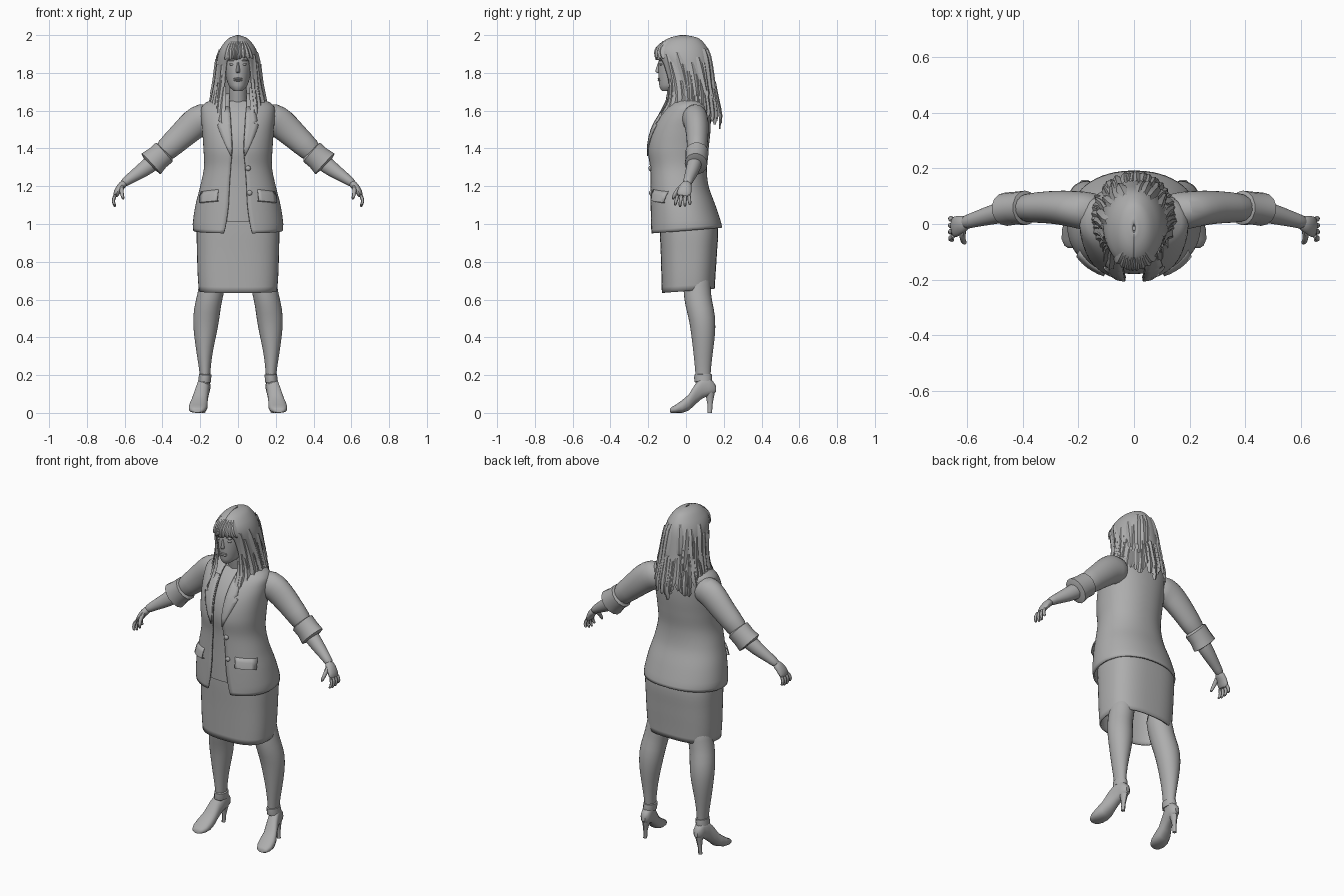
import bpy, bmesh, math, random
from mathutils import Vector

random.seed(4)
GREY = bpy.data.materials.new("plain grey")
GREY.diffuse_color = (0.42, 0.42, 0.42, 1)


def make(name, rows, closed=True, caps=False, thick=0, sub=0):
    """Skin a list of equally long point rows."""
    bm = bmesh.new()
    grid = [[bm.verts.new(p) for p in r] for r in rows]
    n = len(grid[0])
    for a, b in zip(grid, grid[1:]):
        for i in range(n if closed else n - 1):
            j = (i + 1) % n
            bm.faces.new((a[i], a[j], b[j], b[i]))
    if caps:
        bm.faces.new(grid[0])
        bm.faces.new(grid[-1])
    bmesh.ops.recalc_face_normals(bm, faces=bm.faces)
    me = bpy.data.meshes.new(name)
    bm.to_mesh(me)
    bm.free()
    me.materials.append(GREY)
    ob = bpy.data.objects.new(name, me)
    bpy.context.collection.objects.link(ob)
    if thick:
        m = ob.modifiers.new("thickness", 'SOLIDIFY')
        m.thickness, m.offset = thick, 0
    if sub:
        ob.modifiers.new("rounding", 'SUBSURF').levels = sub
        ob.modifiers["rounding"].render_levels = sub
    return ob


def at(keys, z):
    """Smoothly interpolate rows of (z, values...) at height z."""
    z = min(max(z, keys[0][0]), keys[-1][0])
    i = max(k for k in range(len(keys) - 1) if keys[k][0] <= z)
    h = keys[i + 1][0] - keys[i][0]
    u = (z - keys[i][0]) / h

    def slope(k, c):
        a, b = keys[max(k - 1, 0)], keys[min(k + 1, len(keys) - 1)]
        return (b[c] - a[c]) / (b[0] - a[0]) * h
    return [keys[i][c] * (2*u**3 - 3*u*u + 1) + slope(i, c) * (u**3 - 2*u*u + u)
            + keys[i + 1][c] * (3*u*u - 2*u**3) + slope(i + 1, c) * (u**3 - u*u)
            for c in range(1, len(keys[0]))]


def power(v, p):
    return math.copysign(abs(v) ** (2 / p), v)


def surf(keys, z, t, p=2.2, off=0):
    """Point on a body shell; t is measured from the front."""
    rx, yf, yb = at(keys, z)[:3]
    return Vector(((rx + off) * power(math.sin(t), p),
                   (yf + yb) / 2 - ((yb - yf) / 2 + off) * power(math.cos(t), p), z))


def shell(name, keys, zs, n=40, p=2.2, tilt=0, **kw):
    """Body shell; a fourth key value opens the front to that half width."""
    rows = []
    for z in zs:
        v = at(keys, z)
        t0 = math.asin(min(max(v[3], 0) / v[0], 0.95) ** (p / 2)) if len(v) > 3 else 0
        row = []
        for i in range(n):
            t = t0 + (2 * math.pi - 2 * t0) * i / (n - 1 if len(v) > 3 else n)
            q = surf(keys, z, t, p)
            q.z += tilt * q.y * max(0, 1 - (z - zs[0]) / 0.15)
            row.append(q)
        rows.append(row)
    return make(name, rows, closed=len(keys[0]) < 5, **kw)


def span(a, b, n):
    return [a + (b - a) * i / n for i in range(n + 1)]


def tube(name, pts, s=1, n=14, sub=1):
    """Limb through (x, y, z, radius along y, radius across)."""
    c = [Vector((q[0] * s, q[1], q[2])) for q in pts]
    rows = []
    for i, q in enumerate(pts):
        d = (c[min(i + 1, len(c) - 1)] - c[max(i - 1, 0)]).normalized()
        a = Vector((0, 1, 0))
        a = (a - d * a.dot(d)).normalized()
        b = d.cross(a)
        rows.append([c[i] + a * q[3] * math.cos(k * math.tau / n)
                     + b * q[4] * math.sin(k * math.tau / n) for k in range(n)])
    return make(name, rows, caps=True, sub=sub)


def ball(name, loc, size):
    zs = [-math.cos(math.pi * k / 8) for k in range(9)]
    rows = [[(loc[0] + size[0] * r * math.cos(k * math.tau / 12),
              loc[1] + size[1] * r * math.sin(k * math.tau / 12), loc[2] + size[2] * z)
             for k in range(12)] for z in zs for r in [max(math.sqrt(max(0, 1 - z * z)), 0.02)]]
    return make(name, rows, caps=True)


# Jacket: open front shell, then the top worn under it
JACKET = [(0.965, .232, -.185, .187, .075), (1.0, .235, -.185, .18, .065),
          (1.1, .22, -.185, .15, .05), (1.2, .195, -.185, .115, .045),
          (1.3, .175, -.188, .105, .038), (1.4, .178, -.198, .115, .03),
          (1.5, .185, -.178, .125, .035), (1.58, .19, -.135, .125, .04),
          (1.63, .18, -.09, .115, .045), (1.665, .11, -.05, .09, .045),
          (1.69, .065, -.03, .07, .045)]
shell("jacket", JACKET, span(.965, 1.69, 42), 56, tilt=.08, thick=.01)
TOP = [(k[0], k[1] * .92, k[2] + .018, k[3] - .015) for k in JACKET]
shell("top", TOP, span(1.01, 1.65, 24), 40, caps=True)

# Skirt with an open hem
SKIRT = [(.645, .203, -.124, .148), (.72, .209, -.126, .152), (.85, .213, -.13, .16),
         (.98, .214, -.135, .165), (1.12, .195, -.135, .135)]
shell("skirt", SKIRT, span(.645, 1.12, 16), 48, p=2.7, tilt=.08, thick=.008)


def front(x, z, off):
    rx = at(JACKET, z)[0]
    t = math.asin(min(abs(x) / rx, .98) ** 1.1)
    q = surf(JACKET, z, t, 2.2, off)
    return Vector((math.copysign(q.x, x), q.y, z))


# Lapels, pocket flaps and buttons
for s in (1, -1):
    rows = []
    for u, w in ((0, .004), (.2, .03), (.4, .05), (.55, .062), (.64, .068),
                 (.66, .045), (.72, .06), (.86, .05), (1, .03)):
        z = 1.36 + .26 * u
        x0 = at(JACKET, z)[3]
        rows.append([front(s * (x0 + w * k / 3), z, .009) for k in range(4)])
    make("lapel", rows, closed=False, thick=.005)
    make("pocket_flap", [[front(s * (.10 + .018 * k), z - .002 * k, o) for k in range(6)]
                         for z, o in ((1.185, .002), (1.16, .013), (1.125, .018), (1.122, .002))],
         closed=False, thick=.004)
for x, z in ((.052, 1.295), (.06, 1.165)):
    q = front(x, z, .006)
    ball("button", q, (.014, .01, .014))

# Neck, head and face
tube("neck", [(0, .02, 1.58, .07, .06), (0, .0, 1.66, .055, .05),
              (0, -.02, 1.72, .052, .047), (0, -.025, 1.78, .052, .047)])
HEAD = [(1.705, .022, -.128, -.06), (1.718, .04, -.138, -.02), (1.75, .056, -.143, .03),
        (1.80, .068, -.146, .06), (1.86, .075, -.145, .08), (1.92, .07, -.132, .08),
        (1.96, .05, -.1, .06), (1.975, .02, -.06, .02)]
shell("head", HEAD, span(1.705, 1.975, 18), 32, p=2.1, caps=True)
make("nose", [[(x * w, y, z) for x, y in ((-1, -.135), (-.5, (yt - .146) / 2), (0, yt),
                                        (.5, (yt - .146) / 2), (1, -.135))]
              for z, w, yt in ((1.798, .012, -.148), (1.803, .016, -.164),
                               (1.812, .016, -.167), (1.835, .011, -.156), (1.86, .009, -.148))],
     caps=True, sub=1)
for z, h in ((1.77, .005), (1.761, .006)):
    ball("lip", (0, -.141, z), (.024, .009, h))
for s in (1, -1):
    ball("eye", (s * .031, -.129, 1.845), (.015, .012, .007))
    ball("eyebrow", (s * .032, -.133, 1.866), (.02, .01, .004))

# Hair: cap with a face opening
HAIR = [(1.50, .145, -.195, .165, .075), (1.58, .145, -.155, .175, .075),
        (1.65, .138, -.115, .163, .078), (1.74, .122, -.112, .148, .07),
        (1.82, .114, -.13, .138, .063), (1.875, .108, -.148, .13, .052),
        (1.9, .102, -.156, .124, .02), (1.93, .09, -.152, .112, 0),
        (1.965, .065, -.118, .085, 0), (1.985, .04, -.08, .055, 0), (1.997, .004, -.03, .0, 0)]
shell("hair_cap", HAIR, span(1.62, 1.96, 18) + span(1.966, 1.997, 8), 48, p=2, thick=.006)


def lock(name, t, z0, z1, w, off, sway=0):
    rows = []
    for u in (0, .2, .4, .6, .8, .93, 1):
        z = z0 + (z1 - z0) * u
        rx = max(at(HAIR, z)[0], .04)
        half = w * (.5 + .5 * min(1, u * 3)) * (1 if u < .8 else .75 if u < 1 else .25) / rx
        rows.append([surf(HAIR, z, t + sway * u + k * half, 2,
                          off + (.006 if k == 0 else -.002) + .006 * u) for k in (-1, 0, 1)])
    make(name, rows, closed=False)


# Fringe over the forehead, then long ragged locks all round
for i in range(9):
    t = -.62 + 1.24 * i / 8
    lock("fringe_lock", t, 1.968, 1.868 + .012 * random.random(), .014, .003, .1 * math.sin(i))
for i in range(46):
    t = .72 + (math.tau - 1.44) * i / 45
    z0 = random.uniform(1.72, 1.94)
    lock("upper_lock", t, z0, z0 - random.uniform(.16, .24), .018,
         random.uniform(.002, .007), random.uniform(-.1, .1))
for i in range(34):
    t = .58 + (math.tau - 1.16) * i / 33
    lock("lower_lock", t, random.uniform(1.68, 1.76), random.uniform(1.505, 1.59), .017,
         random.uniform(.0, .008), random.uniform(-.08, .08))

# Limbs, built once per side
for s in (1, -1):
    tube("sleeve", [(.11, .035, 1.56, .075, .07), (.19, .05, 1.56, .07, .09),
                    (.235, .056, 1.527, .066, .083), (.28, .06, 1.485, .062, .076),
                    (.34, .06, 1.43, .057, .068), (.42, .056, 1.355, .052, .06)], s)
    tube("rolled_cuff", [(.385, .058, 1.385, .05, .056), (.39, .058, 1.38, .062, .069),
                         (.425, .057, 1.35, .059, .068), (.46, .053, 1.318, .06, .076),
                         (.465, .053, 1.313, .046, .05)], s, sub=0)
    tube("forearm", [(.41, .055, 1.36, .042, .048), (.47, .043, 1.31, .04, .046),
                     (.53, .028, 1.268, .034, .036), (.585, .012, 1.232, .026, .026),
                     (.615, .003, 1.208, .026, .022)], s)
    tube("palm", [(.595, .008, 1.222, .024, .022), (.622, -.002, 1.198, .034, .022),
                  (.642, -.01, 1.168, .04, .018), (.65, -.014, 1.142, .037, .013)], s)
    for k in range(4):
        y = -.042 + .019 * k
        r = .0105 if k else .01
        tip = (1.098, 1.088, 1.09, 1.104)[k]
        tube("finger", [(.645, y, 1.16, r, r), (.662, y * 1.2, 1.13, r, r),
                        (.658, y * 1.35, 1.108, r * .9, r * .9),
                        (.648, y * 1.4, tip, r * .6, r * .6)], s, 8)
    tube("thumb", [(.612, -.015, 1.205, .018, .014), (.618, -.045, 1.178, .013, .012),
                   (.613, -.063, 1.153, .011, .011), (.606, -.07, 1.128, .007, .007)], s, 8)
    tube("leg", [(.12, .055, .78, .075, .075), (.14, .058, .65, .075, .07),
                 (.158, .066, .58, .074, .07), (.17, .088, .5, .073, .074),
                 (.175, .092, .4, .064, .059), (.178, .09, .3, .05, .04),
                 (.174, .09, .2, .04, .027), (.175, .09, .13, .038, .026)], s)
    # High heeled shoe: sections along the foot, ankle collar and heel
    rows = []
    for y, cx, hw, lo, hi in ((-.086, .217, .02, .002, .02), (-.078, .216, .034, 0, .03),
                              (-.055, .214, .046, 0, .043), (-.02, .21, .049, 0, .068),
                              (.015, .204, .043, .012, .098), (.05, .193, .036, .045, .155),
                              (.085, .183, .033, .075, .19), (.12, .177, .031, .09, .19),
                              (.145, .176, .025, .098, .165), (.158, .176, .012, .11, .145)):
        rows.append([(s * (cx + hw * power(math.cos(a), 2.5)), y,
                      (lo + hi) / 2 + (hi - lo) / 2 * power(math.sin(a), 2.5))
                     for a in (k * math.tau / 18 for k in range(18))])
    make("shoe", rows, caps=True)
    tube("ankle_collar", [(.177, .092, .165, .046, .034), (.175, .091, .185, .048, .034),
                          (.174, .09, .203, .046, .034), (.174, .09, .207, .036, .024)], s, sub=0)
    tube("heel", [(.177, .125, .115, .03, .026), (.179, .127, .08, .02, .017),
                  (.182, .127, .04, .013, .011), (.184, .126, 0, .012, .011)], s, 10, 0)

# Soft shading with crisp folds
bpy.ops.object.select_all(action='SELECT')
bpy.context.view_layer.objects.active = bpy.context.collection.objects[0]
bpy.ops.object.shade_smooth_by_angle(angle=math.radians(40))
